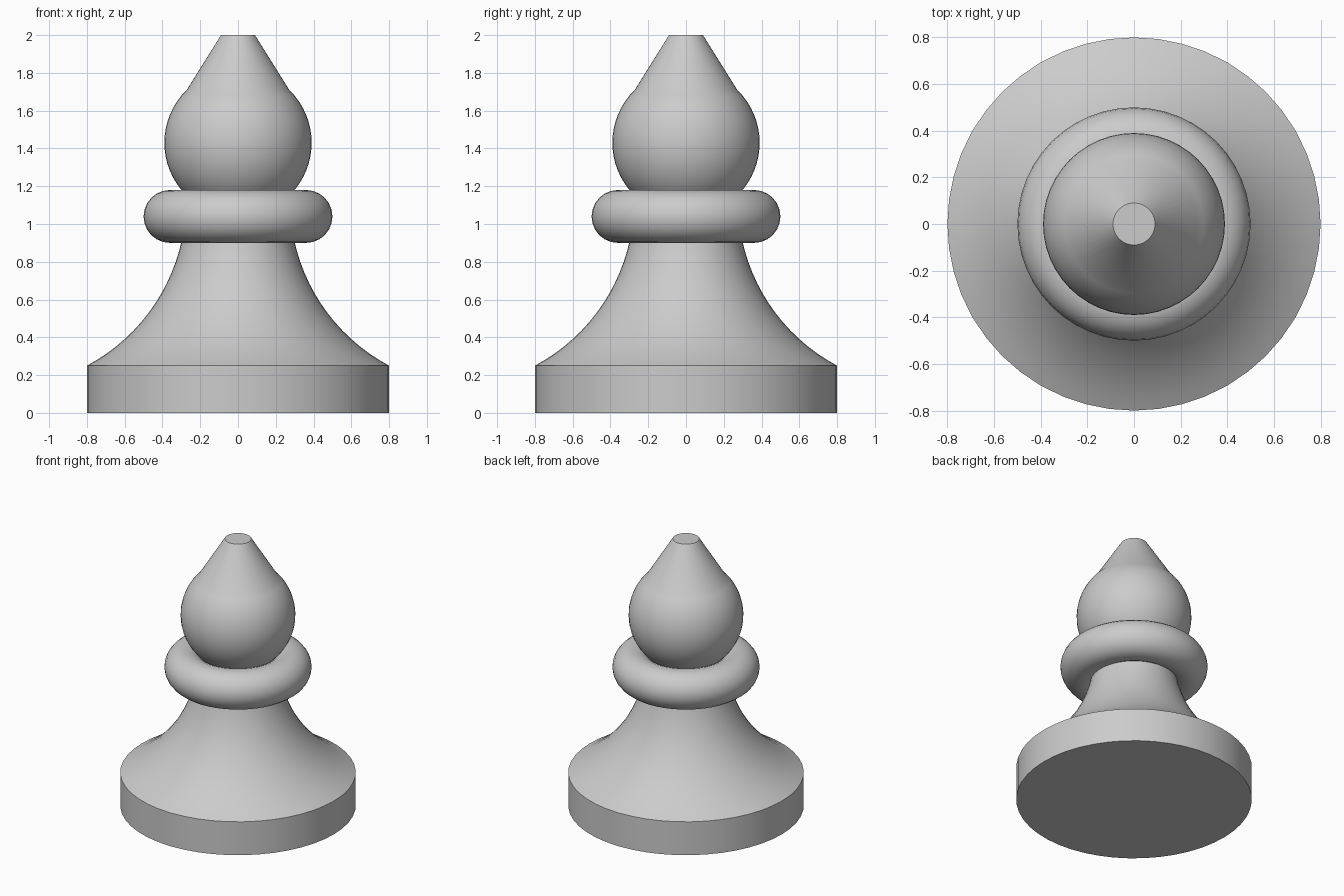
import bpy
import bmesh
from math import sin, cos, pi, radians

SIDES = 48

cube = bpy.data.objects.get("Cube")
if cube:
    bpy.data.objects.remove(cube, do_unlink=True)

grey = bpy.data.materials.new("plain grey")
grey.use_nodes = True
grey.diffuse_color = (0.6, 0.6, 0.6, 1)
grey.node_tree.nodes["Principled BSDF"].inputs["Base Color"].default_value = grey.diffuse_color


def arc(cx, cz, r, start, end, steps):
    """Points (radius, height) along a circular arc, angles in degrees."""
    angles = [radians(start + (end - start) * i / steps) for i in range(steps + 1)]
    return [(cx + r * cos(a), cz + r * sin(a)) for a in angles]


def lathe(name, profile):
    """Spin a profile around the z axis and smooth it."""
    bm = bmesh.new()
    verts = [bm.verts.new((max(r, 0), 0, z)) for r, z in profile]
    edges = [bm.edges.new(pair) for pair in zip(verts, verts[1:])]
    bmesh.ops.spin(bm, geom=verts + edges, cent=(0, 0, 0), axis=(0, 0, 1),
                   angle=2 * pi, steps=SIDES, use_duplicate=False)
    bmesh.ops.remove_doubles(bm, verts=bm.verts, dist=1e-4)
    bmesh.ops.recalc_face_normals(bm, faces=bm.faces)
    mesh = bpy.data.meshes.new(name)
    bm.to_mesh(mesh)
    bm.free()
    mesh.materials.append(grey)
    obj = bpy.data.objects.new(name, mesh)
    bpy.context.collection.objects.link(obj)
    bpy.ops.object.select_all(action='DESELECT')
    obj.select_set(True)
    bpy.context.view_layer.objects.active = obj
    bpy.ops.object.shade_smooth_by_angle(angle=radians(30))
    return obj


# Round foot and concave stem in one turned piece, capped inside the collar
stem = arc(1.265, 1.124, 0.99, 242, 192, 14)
lathe("base_and_stem", [(0, 0), (0.8, 0), (0.8, 0.25)] + stem[1:] + [(0.28, 1.04), (0, 1.04)])

# Ring collar
lathe("collar", arc(0.36, 1.04, 0.14, 0, 360, 24))

# Ball head running into a blunt cone tip
lathe("head", arc(0, 1.43, 0.39, -90, 46, 24) + [(0.09, 2), (0, 2)])
